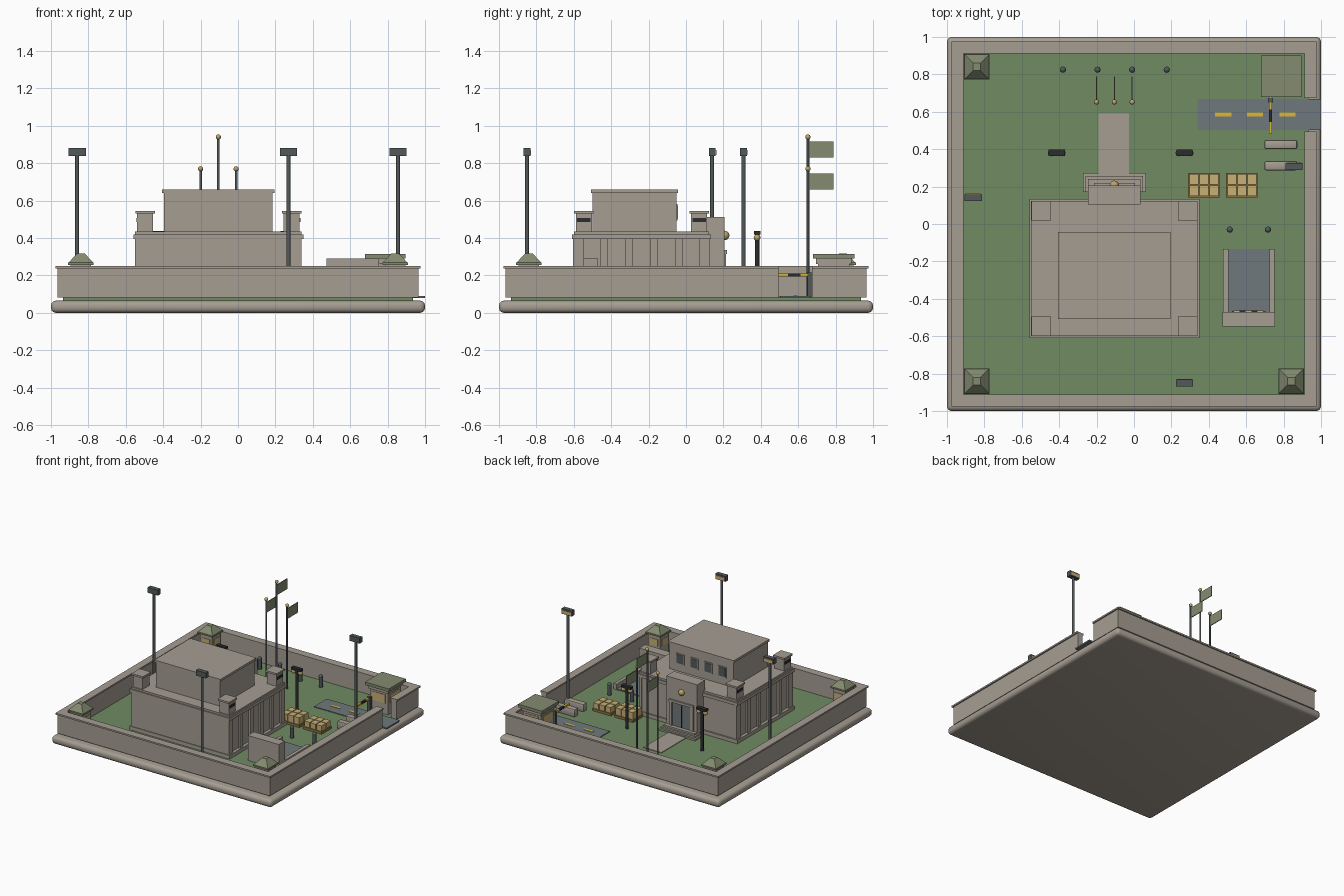
import bpy, bmesh, math
from mathutils import Matrix

if "Cube" in bpy.data.objects:
    bpy.data.objects.remove(bpy.data.objects["Cube"], do_unlink=True)


def material(name, *rgb):
    m = bpy.data.materials.new(name)
    m.use_nodes = True
    m.diffuse_color = (*rgb, 1)
    bsdf = m.node_tree.nodes["Principled BSDF"]
    bsdf.inputs["Base Color"].default_value = (*rgb, 1)
    bsdf.inputs["Roughness"].default_value = 0.8
    return m


STONE = material("warm grey stone", 0.38, 0.34, 0.29)
GRASS = material("grass green", 0.16, 0.26, 0.12)
ROAD = material("asphalt grey", 0.16, 0.19, 0.2)
OLIVE = material("olive", 0.23, 0.26, 0.16)
TAN = material("tan", 0.58, 0.44, 0.18)
YELLOW = material("yellow", 0.7, 0.47, 0.04)
BLACK = material("black", 0.025, 0.025, 0.028)
METAL = material("dark metal", 0.085, 0.1, 0.105)
GOLD = material("gold", 0.5, 0.37, 0.14)
BROWN = material("brown wood", 0.26, 0.17, 0.055)
GROUND = 0.085


def finish(name, bm, mat, smooth=False):
    mesh = bpy.data.meshes.new(name)
    bm.to_mesh(mesh)
    bm.free()
    mesh.materials.append(mat)
    ob = bpy.data.objects.new(name, mesh)
    bpy.context.collection.objects.link(ob)
    if smooth:
        bpy.ops.object.select_all(action="DESELECT")
        ob.select_set(True)
        bpy.context.view_layer.objects.active = ob
        bpy.ops.object.shade_smooth_by_angle(angle=math.radians(40))
    return ob


def box(name, mat, x, y, z, bevel=0, taper=1, segments=2):
    """Box from (min, max) ranges; taper scales the top."""
    bm = bmesh.new()
    bmesh.ops.create_cube(bm, size=1)
    for v in bm.verts:
        if v.co.z > 0:
            v.co.x *= taper
            v.co.y *= taper
        for i, (lo, hi) in enumerate((x, y, z)):
            v.co[i] = (lo + hi) / 2 + v.co[i] * (hi - lo)
    if bevel:
        bmesh.ops.bevel(bm, geom=bm.edges[:], offset=bevel, segments=segments,
                        affect="EDGES", profile=0.5)
    return finish(name, bm, mat, bool(bevel))


def block(name, mat, cx, cy, hx, hy, z, **kw):
    return box(name, mat, (cx - hx, cx + hx), (cy - hy, cy + hy), z, **kw)


def rod(name, mat, x, y, r, z):
    bm = bmesh.new()
    bmesh.ops.create_cone(bm, cap_ends=True, segments=12, radius1=r, radius2=r, depth=z[1] - z[0],
                          matrix=Matrix.Translation((x, y, sum(z) / 2)))
    return finish(name, bm, mat, True)


def ball(name, mat, x, y, z, r):
    bm = bmesh.new()
    bmesh.ops.create_uvsphere(bm, u_segments=16, v_segments=10, radius=r,
                              matrix=Matrix.Translation((x, y, z)))
    return finish(name, bm, mat, True)


# Base slab and lawn
block("base_slab", STONE, 0, 0, 1, 1, (0, 0.065), bevel=0.027, segments=4)
block("lawn", GRASS, 0, 0, 0.935, 0.935, (0.06, GROUND))

# Perimeter walls, with a gate gap on the left side
GATE = (0.495, 0.675)
runs = [("back", (-1, 1), (1, 1)), ("front", (-1, 1), (-1, -1)), ("right", (-1, -1), (-1, 1)),
        ("left_front", (1, 1), (-1, GATE[0])), ("left_back", (1, 1), (GATE[1], 1))]


def span(pair, outer, inner):
    if pair[0] == pair[1]:
        return tuple(sorted((pair[0] * outer, pair[0] * inner)))
    return tuple(outer * p if abs(p) == 1 else p for p in pair)


for label, xs, ys in runs:
    box(label + "_wall", STONE, span(xs, 0.966, 0.92), span(ys, 0.966, 0.92), (GROUND - 0.002, 0.24))
    box(label + "_wall_cap", STONE, span(xs, 0.976, 0.912), span(ys, 0.976, 0.912), (0.237, 0.25))

# Corner watch towers
for sx, sy in ((-1, 1), (-1, -1), (1, -1)):
    cx, cy = 0.84 * sx, 0.84 * sy
    block("tower_body", STONE, cx, cy, 0.055, 0.055, (GROUND, 0.262))
    block("tower_window_x", TAN, cx - sx * 0.055, cy, 0.004, 0.036, (0.17, 0.225))
    block("tower_window_y", TAN, cx, cy - sy * 0.055, 0.036, 0.004, (0.17, 0.225))
    block("tower_eave", OLIVE, cx, cy, 0.068, 0.068, (0.256, 0.268))
    block("tower_roof", OLIVE, cx, cy, 0.066, 0.066, (0.268, 0.318), taper=0.3)

# Main building: lower storey, cornice, upper storey
BX, BY = -0.105, -0.238
block("lower_storey", STONE, BX, BY, 0.43, 0.36, (GROUND, 0.41))
block("plinth", STONE, BX, BY, 0.455, 0.372, (GROUND, 0.115))
block("cornice", STONE, BX, BY, 0.455, 0.372, (0.395, 0.42))
block("roof_rim", STONE, BX, BY, 0.445, 0.362, (0.42, 0.435))
for side in (-1, 1):
    for i in range(6):
        w = 0.02 if 0 < i < 5 else 0.028
        block("pilaster", STONE, BX + side * 0.432, BY + (i - 2.5) * 0.135, 0.013, w, (0.115, 0.396))
block("front_facing", STONE, BX, BY - 0.358, 0.444, 0.008, (0.115, 0.396))
block("upper_storey", STONE, BX, -0.275, 0.29, 0.225, (0.43, 0.642))
block("upper_roof", STONE, BX, -0.275, 0.3, 0.233, (0.642, 0.66))
for i in range(4):
    wx = BX + (i - 1.5) * 0.128
    block("window_frame", STONE, wx, -0.05, 0.037, 0.005, (0.495, 0.582))
    block("window_pane", METAL, wx, -0.047, 0.029, 0.005, (0.503, 0.574))

# Roof corner turrets with outward slits
for sx in (-1, 1):
    for sy in (-1, 1):
        cx, cy = BX + sx * 0.392, BY + sy * 0.308
        block("turret", STONE, cx, cy, 0.043, 0.043, (0.43, 0.532))
        block("turret_cap", STONE, cx, cy, 0.052, 0.052, (0.53, 0.545))
        block("turret_slit", BLACK, cx + sx * 0.043, cy, 0.004, 0.036, (0.485, 0.508))

# Entrance portal, steps and path
block("portal", STONE, BX, 0.155, 0.14, 0.05, (GROUND, 0.513))
block("portal_lintel", STONE, BX, 0.206, 0.11, 0.012, (0.315, 0.335))
for side in (-1, 1):
    block("door_jamb", STONE, BX + side * 0.097, 0.206, 0.013, 0.009, (0.1, 0.316))
block("door", ROAD, BX, 0.204, 0.083, 0.005, (0.11, 0.315))
block("door_split", BLACK, BX, 0.207, 0.003, 0.004, (0.11, 0.315))
ball("emblem", GOLD, BX, 0.207, 0.414, 0.025)
for i in range(3):
    block("entrance_step", STONE, BX, 0.222 - i * 0.008, 0.168 - i * 0.014, 0.05 - i * 0.008,
          (GROUND, 0.098 + i * 0.013))
box("path", STONE, (-0.19, -0.028), (0.25, 0.59), (GROUND - 0.004, 0.09))

# Tall floodlights
for x, y in ((-0.86, 0.14), (0.27, -0.85), (0.856, 0.308)):
    rod("floodlight_pole", METAL, x, y, 0.011, (GROUND, 0.84))
    block("floodlight_head", METAL, x, y, 0.046, 0.018, (0.838, 0.882))
    block("floodlight_lens", TAN, x, y + 0.018, 0.04, 0.004, (0.843, 0.87))

# Short twin lamps beside the path
for x in (-0.413, 0.27):
    rod("lamp_post", BLACK, x, 0.38, 0.012, (GROUND, 0.42))
    block("lamp_arm", BLACK, x, 0.38, 0.044, 0.017, (0.418, 0.437))
    for side in (-1, 1):
        ball("lamp_globe", GOLD, x + side * 0.03, 0.38, 0.402, 0.018)

# Flagpoles
for x, top in ((-0.2, 0.77), (-0.105, 0.94), (-0.01, 0.77)):
    rod("flagpole", METAL, x, 0.652, 0.007, (GROUND, top - 0.01))
    ball("flagpole_finial", GOLD, x, 0.652, top, 0.014)
    box("flag", OLIVE, (x - 0.003, x + 0.003), (0.655, 0.788), (top - 0.11, top - 0.025))

# Bollards
for x, y in [(-0.38 + i * 0.185, 0.825) for i in range(4)] + [(0.512, -0.03), (0.716, -0.03)]:
    rod("bollard", METAL, x, y, 0.015, (GROUND, 0.17))
    ball("bollard_top", METAL, x, y, 0.17, 0.0165)

# Road, markings and barrier
box("road", ROAD, (0.34, 1), (0.503, 0.668), (GROUND - 0.005, 0.091))
for x in (0.477, 0.647, 0.82):
    block("road_dash", YELLOW, x, 0.586, 0.043, 0.01, (0.089, 0.094))
block("barrier_post", METAL, 0.73, 0.662, 0.014, 0.012, (GROUND, 0.215))
for i, mat in enumerate((YELLOW, BLACK, YELLOW)):
    y = 0.48 + i * 0.066
    box("barrier_arm", mat, (0.721, 0.739), (y, y + 0.066), (0.194, 0.21))

# Guardhouse
GX, GY = 0.787, 0.79
block("guardhouse_body", STONE, GX, GY, 0.082, 0.085, (GROUND, 0.275))
for side in (-1, 1):
    block("guardhouse_window_x", TAN, GX + side * 0.082, GY, 0.004, 0.06, (0.175, 0.245))
    block("guardhouse_window_y", TAN, GX, GY + side * 0.085, 0.058, 0.004, (0.175, 0.245))
block("guardhouse_trim", STONE, GX, GY, 0.09, 0.094, (0.262, 0.292))
block("guardhouse_roof", OLIVE, GX, GY, 0.108, 0.11, (0.29, 0.315))

# Concrete road blocks
for y in (0.425, 0.312):
    block("road_block", STONE, 0.785, y, 0.088, 0.025, (GROUND, 0.15), bevel=0.01)

# Crate stacks on pallets
for x0, height in ((0.29, 0.058), (0.493, 0.045)):
    box("pallet", BROWN, (x0, x0 + 0.168), (0.143, 0.272), (GROUND, 0.105))
    for i in range(3):
        for j in range(2):
            block("crate", TAN, x0 + 0.03 + i * 0.054, 0.177 + j * 0.062, 0.024, 0.028,
                  (0.105, 0.105 + height))

# Sunken bay with ramp, kerbs and head wall
box("ramp", ROAD, (0.5, 0.725), (-0.47, -0.133), (GROUND - 0.004, 0.092))
for x in (0.49, 0.738):
    block("ramp_kerb", STONE, x, -0.302, 0.014, 0.169, (GROUND, 0.13))
box("ramp_head_wall", STONE, (0.473, 0.755), (-0.548, -0.47), (GROUND, 0.29))
block("ramp_door", METAL, 0.613, -0.469, 0.09, 0.004, (0.09, 0.215))
for i in range(5):
    block("hazard_stripe", BLACK if i % 2 else YELLOW, 0.549 + i * 0.032, -0.466, 0.016, 0.0045,
          (0.218, 0.24))
